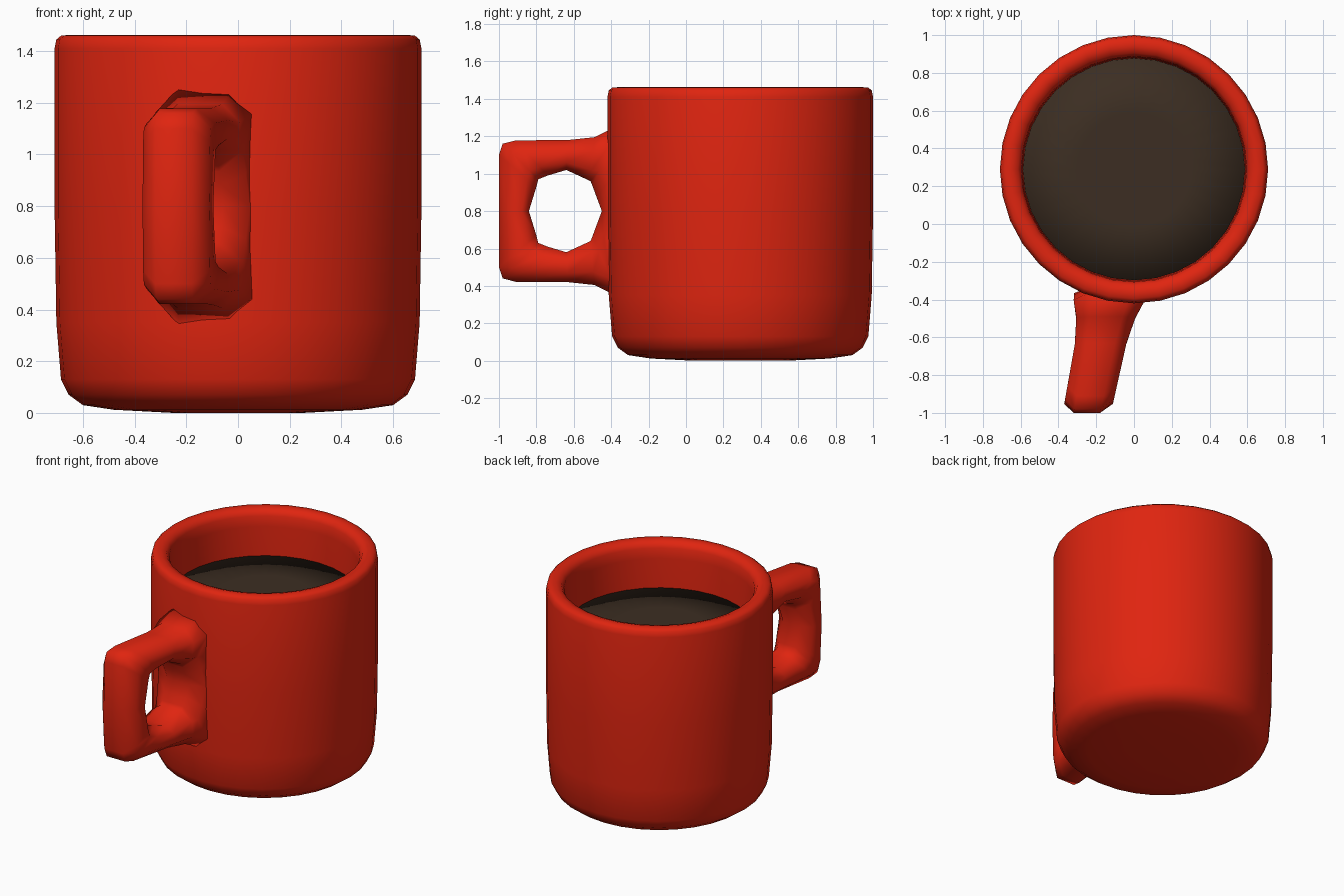
import bpy
from math import cos, sin, pi

if "Cube" in bpy.data.objects:
    bpy.data.objects.remove(bpy.data.objects["Cube"])

CENTRE_Y = 0.29
SIDES = 32


def material(name, color):
    m = bpy.data.materials.new(name)
    m.diffuse_color = color
    m.use_nodes = True
    m.node_tree.nodes["Principled BSDF"].inputs["Base Color"].default_value = m.diffuse_color
    return m


def make_object(name, verts, faces, mat):
    mesh = bpy.data.meshes.new(name)
    mesh.from_pydata(verts, [], faces)
    mesh.materials.append(mat)
    ob = bpy.data.objects.new(name, mesh)
    bpy.context.collection.objects.link(ob)
    # consistent outward normals and smooth shading
    bpy.ops.object.select_all(action='DESELECT')
    bpy.context.view_layer.objects.active = ob
    ob.select_set(True)
    bpy.ops.object.mode_set(mode='EDIT')
    bpy.ops.mesh.select_all(action='SELECT')
    bpy.ops.mesh.normals_make_consistent(inside=False)
    bpy.ops.object.mode_set(mode='OBJECT')
    bpy.ops.object.shade_smooth()
    return ob


def lathe(name, profile, mat):
    verts, faces = [], []
    for r, z in profile:
        for i in range(SIDES):
            a = 2 * pi * i / SIDES
            verts.append((r * cos(a), CENTRE_Y + r * sin(a), z))
    for k in range(len(profile) - 1):
        for i in range(SIDES):
            j = (i + 1) % SIDES
            faces.append((k * SIDES + i, k * SIDES + j,
                          (k + 1) * SIDES + j, (k + 1) * SIDES + i))
    faces.append(tuple(range(SIDES)))
    faces.append(tuple(range(len(verts) - SIDES, len(verts))))
    return make_object(name, verts, faces, mat)


def half_width(y):
    table = [(-1.0, 0.128), (-0.9, 0.130), (-0.6, 0.137),
             (-0.45, 0.165), (-0.40, 0.19), (-0.30, 0.20)]
    for (y0, w0), (y1, w1) in zip(table, table[1:]):
        if y <= y1:
            return w0 + (w1 - w0) * (y - y0) / (y1 - y0)
    return table[-1][1]


red = material("red_glaze", (0.74, 0.018, 0.005, 1))
brown = material("dark_coffee", (0.045, 0.027, 0.016, 1))

# Cup: outer wall, rounded rim, inner wall and floor
lathe("cup_body", [
    (0.25, 0.0), (0.48, 0.012), (0.60, 0.03), (0.655, 0.07), (0.685, 0.13),
    (0.703, 0.35), (0.71, 0.80), (0.71, 1.41), (0.703, 1.445), (0.685, 1.46),
    (0.65, 1.463), (0.615, 1.452), (0.597, 1.42), (0.592, 1.35),
    (0.588, 1.10), (0.57, 0.20), (0.50, 0.12)], red)

# Coffee surface
lathe("coffee", [(0.588, 1.10), (0.588, 1.15), (0.3, 1.15)], brown)

# Handle: (hole edge, outer edge) pairs in y, z for the upper half
upper = [
    ((-0.48, 0.88), (-0.33, 1.06)),
    ((-0.50, 0.935), (-0.36, 1.26)),
    ((-0.51, 0.96), (-0.49, 1.195)),
    ((-0.64, 1.02), (-0.63, 1.18)),
    ((-0.74, 0.99), (-0.91, 1.178)),
    ((-0.79, 0.97), (-0.98, 1.16)),
    ((-0.80, 0.93), (-1.0, 1.10)),
]
flip = lambda p: (p[0], 1.6 - p[1])
lower = [(flip(a), flip(b)) for a, b in reversed(upper)]
ring = ([((-0.45, 0.80), (-0.33, 0.80))] + upper
        + [((-0.84, 0.80), (-1.0, 0.80))] + lower)

# Rounded cross-section: (share of thickness, share of half width)
section = [(0, -0.5), (0.25, -1), (0.7, -1), (1, -0.55),
           (1, 0.55), (0.7, 1), (0.25, 1), (0, 0.5)]
verts, faces = [], []
for (iy, iz), (oy, oz) in ring:
    for t, s in section:
        y, z = iy + (oy - iy) * t, iz + (oz - iz) * t
        x = -0.17 + 0.2 * (y + 0.6) + s * half_width(y)
        verts.append((x, y, z))
n, m = len(ring), len(section)
for k in range(n):
    for i in range(m):
        a, b = k * m, ((k + 1) % n) * m
        j = (i + 1) % m
        faces.append((a + i, a + j, b + j, b + i))
make_object("handle", verts, faces, red)
